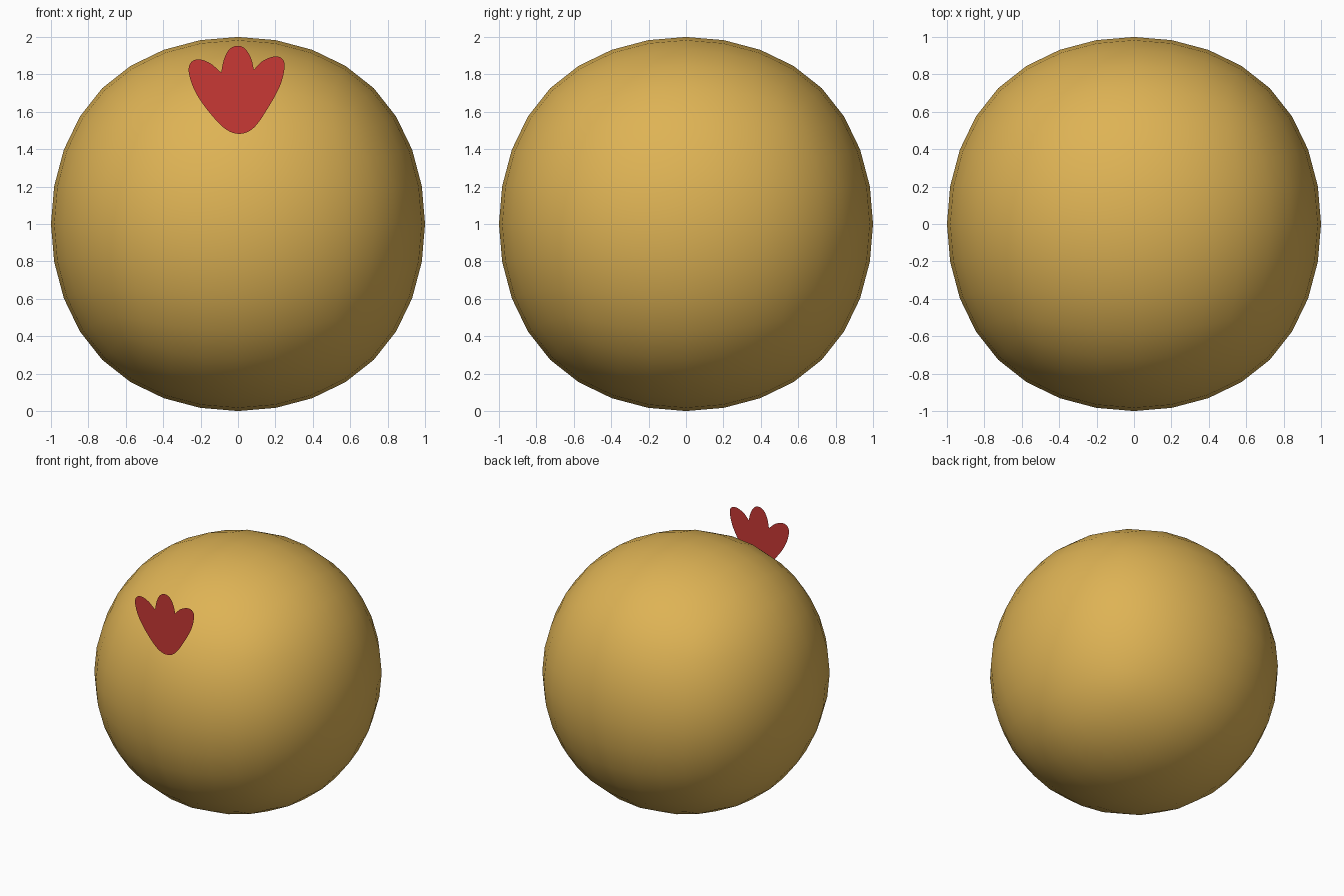
import bpy, bmesh
from mathutils import Vector

if "Cube" in bpy.data.objects:
    bpy.data.objects.remove(bpy.data.objects["Cube"])


def paint(obj, name, rgb):
    mat = bpy.data.materials.new(name)
    mat.diffuse_color = (*rgb, 1)
    mat.use_nodes = True
    mat.node_tree.nodes["Principled BSDF"].inputs["Base Color"].default_value = mat.diffuse_color
    obj.data.materials.append(mat)


def smooth_run(points, steps=6):
    """Catmull-Rom curve through the points, ends kept sharp."""
    p = [Vector(q) for q in points]
    p = [2 * p[0] - p[1]] + p + [2 * p[-1] - p[-2]]
    out = []
    for a, b, c, d in zip(p, p[1:], p[2:], p[3:]):
        for i in range(steps):
            t = i / steps
            out.append(0.5 * (2 * b + (c - a) * t + (2 * a - 5 * b + 4 * c - d) * t * t
                              + (3 * b - a - 3 * c + d) * t ** 3))
    return out


# Ball body: a subdivided cube whose face centres land at radius 1
bpy.ops.mesh.primitive_cube_add(size=2 / 0.8395, location=(0, 0, 1))
body = bpy.context.object
body.name = "ball_body"
sub = body.modifiers.new("round", 'SUBSURF')
sub.levels = sub.render_levels = 3
bpy.ops.object.modifier_apply(modifier=sub.name)
bpy.ops.object.shade_smooth()
paint(body, "gold", (0.73, 0.45, 0.09))

# Crest: flat three-lobed sheet, outline in x and z, split at the notches
notch_l, notch_r = (-0.09, 1.81), (0.085, 1.825)
middle_lobe = [notch_l, (-0.075, 1.88), (-0.045, 1.935), (0, 1.953),
               (0.04, 1.935), (0.07, 1.885), notch_r]
sides_and_base = [notch_r, (0.13, 1.87), (0.19, 1.895), (0.235, 1.885), (0.249, 1.84),
                  (0.225, 1.74), (0.16, 1.62), (0.085, 1.515), (0.01, 1.482),
                  (-0.07, 1.51), (-0.16, 1.605), (-0.23, 1.71), (-0.263, 1.81),
                  (-0.252, 1.863), (-0.21, 1.88), (-0.15, 1.86), notch_l]
bm = bmesh.new()
outline = smooth_run(middle_lobe) + smooth_run(sides_and_base)
face = bm.faces.new([bm.verts.new((q.x, -0.9, q.y)) for q in outline])
face.normal_update()
if face.normal.y > 0:
    face.normal_flip()
bmesh.ops.triangulate(bm, faces=[face])
mesh = bpy.data.meshes.new("crest")
bm.to_mesh(mesh)
bm.free()
crest = bpy.data.objects.new("crest", mesh)
bpy.context.collection.objects.link(crest)
paint(crest, "red", (0.58, 0.04, 0.035))
